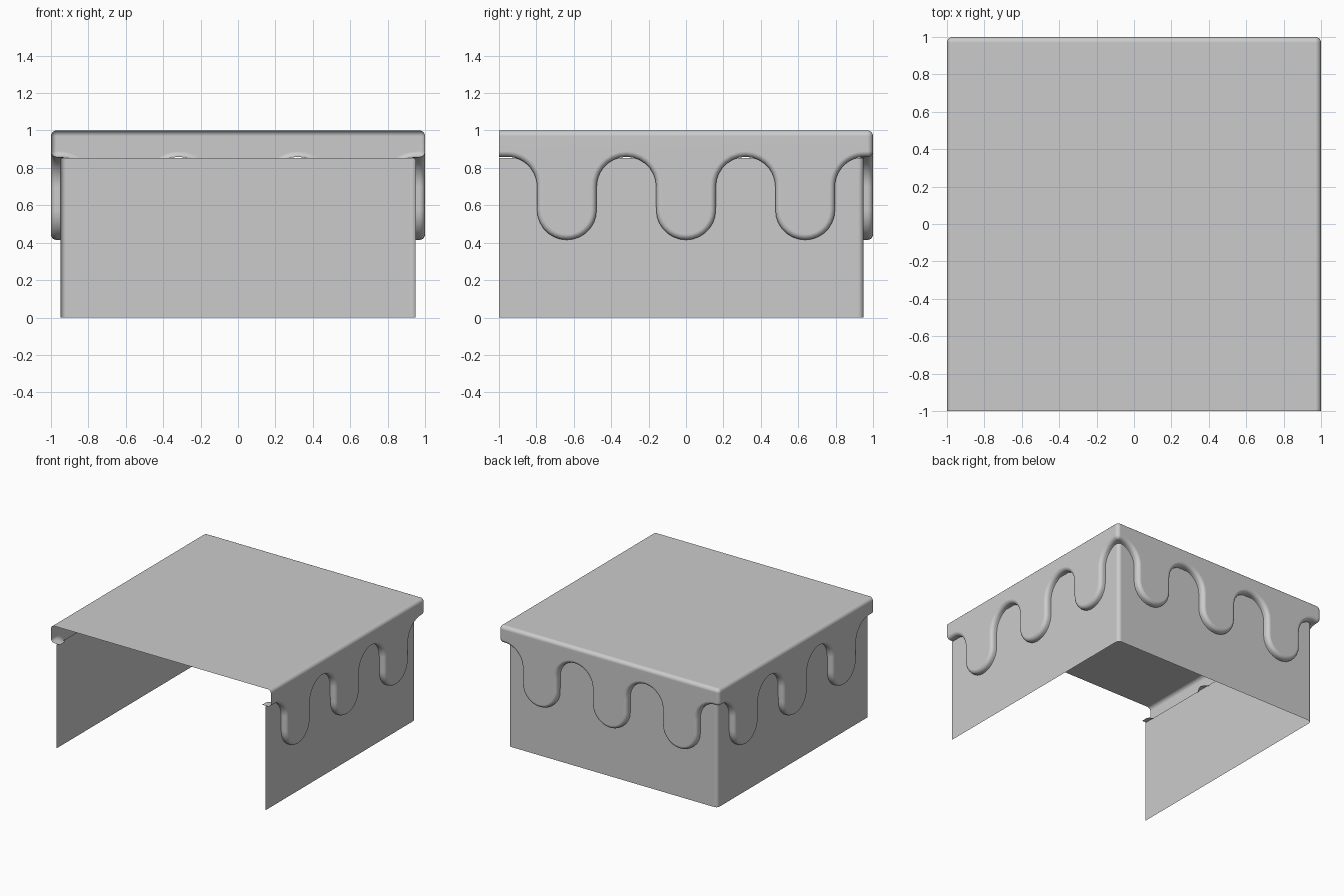
import bpy, bmesh, math

if "Cube" in bpy.data.objects:
    bpy.data.objects.remove(bpy.data.objects["Cube"])

R = 0.03                     # edge rounding of the icing
HALF = math.pi / 2
PITCH, DRIP = 0.637, 0.159   # drip spacing and drip radius
Z_LOW, Z_ARCH = 0.574, 0.70  # arc centres of drips and of arches
LIP = Z_ARCH + DRIP


def finish(bm, name):
    bmesh.ops.remove_doubles(bm, verts=bm.verts, dist=0.0002)
    bmesh.ops.dissolve_degenerate(bm, edges=bm.edges, dist=0.0002)
    bmesh.ops.recalc_face_normals(bm, faces=bm.faces)
    top = max(bm.faces, key=lambda f: f.calc_center_median().z)
    if top.normal.z < -0.5:
        bmesh.ops.reverse_faces(bm, faces=bm.faces)
    mesh = bpy.data.meshes.new(name)
    bm.to_mesh(mesh)
    bm.free()
    ob = bpy.data.objects.new(name, mesh)
    bpy.context.collection.objects.link(ob)
    bpy.ops.object.select_all(action='DESELECT')
    ob.select_set(True)
    bpy.context.view_layer.objects.active = ob
    bpy.ops.object.shade_smooth_by_angle(angle=math.radians(40))
    mod = ob.modifiers.new("weighted", 'WEIGHTED_NORMAL')
    mod.keep_sharp = True
    return ob


def place(side, a, b, d):
    """Turn side-local (outward a, along b) into x, y; keep inside depth d."""
    x, y = [(a, b), (-b, a), (-a, -b)][side]
    m = 1 - d
    return max(-m, min(m, x)), min(m, y)


def drip_edge(start, end):
    """Wavy lower edge: (u, z, normal into the icing) along one side."""
    pts = [(start, LIP, 0, 1)]
    n = 14
    for i in range(7):
        c = (i - 3) * PITCH / 2
        arch = i % 2 == 1 
        # drips at even steps of the pitch: -1, 0, 1
        is_drip = not arch if (3 % 2 == 0) else arch
        lo, hi = (0 if i == 0 else -HALF), (0 if i == 6 else HALF)
        for k in range(n + 1):
            t = lo + (hi - lo) * k / n
            s, co = math.sin(t), math.cos(t)
            if is_drip:
                pts.append((c + DRIP * s, Z_LOW - DRIP * co, -s, co))
            else:
                pts.append((c + DRIP * s, Z_ARCH + DRIP * co, s, co))
    pts.append((end, LIP, 0, 1))
    return pts


# Icing: top sheet, rounded rim and drips on three sides
bm = bmesh.new()
profile = [(R * (1 - math.sin(k * HALF / 5)), R * (1 - math.cos(k * HALF / 5)))
           for k in range(6)] + [(0, None)]
edge, crown, prev_edge, prev_crown = [], [], None, None


def edge_column(side, u, z, nu, nz):
    col = []
    for e, d in profile:
        if d is None:
            d = 0.05 + 0.03 * max(0, min(1, (z - 0.85) / 0.008))
        col.append(bm.verts.new((*place(side, 1 - d, u + nu * e, d), z + nz * e)))
    return col


def corner_column(side, ang):
    col = []
    for e, d in profile:
        d = 0.08 if d is None else d
        r = max(R - d, 0)
        xy = place(side, 1 - R + r * math.cos(ang), 1 - R + r * math.sin(ang), d)
        col.append(bm.verts.new((*xy, LIP + e)))
    return col


def crown_column(side, u, ang=None):
    col = []
    for k in range(6):
        t = k * HALF / 5
        d = R * (1 - math.cos(t))
        if ang is None:
            xy = place(side, 1 - d, u, d)
        else:
            xy = place(side, 1 - R + (R - d) * math.cos(ang),
                       1 - R + (R - d) * math.sin(ang), d)
        col.append(bm.verts.new((*xy, 1 - R + R * math.sin(t))))
    return col


for side in range(3):
    start = -1 if side == 0 else -1 + R
    end = 1 if side == 2 else 1 - R
    cols = [edge_column(side, *p) for p in drip_edge(start, end)]
    crowns = [crown_column(side, start), crown_column(side, end)]
    bm.faces.new([c[0] for c in cols] + [crowns[1][0], crowns[0][0]])
    edge += cols
    crown += crowns
    if side < 2:
        for k in range(6):
            a = k * HALF / 5
            c, w = corner_column(side, a), crown_column(side, 0, a)
            bm.faces.new((edge[-1][0], c[0], w[0], crown[-1][0]))
            edge.append(c)
            crown.append(w)

for cols in (edge, crown):
    for a, b in zip(cols, cols[1:]):
        for k in range(len(a) - 1):
            bm.faces.new((a[k], b[k], b[k + 1], a[k + 1]))
bm.faces.new([c[-1] for c in crown])
finish(bm, "icing_with_drips")

# Walls: open-fronted sheet with rounded back corners
bm = bmesh.new()
W, r = 0.95, 0.03
right = [(W, -1)] + [(W - r + r * math.cos(k * HALF / 5),
                      W - r + r * math.sin(k * HALF / 5)) for k in range(6)]
path = right + [(-x, y) for x, y in reversed(right)]
rows = [[bm.verts.new((x, y, z)) for x, y in path] for z in (0, 0.852)]
for i in range(len(path) - 1):
    bm.faces.new((rows[0][i], rows[0][i + 1], rows[1][i + 1], rows[1][i]))
finish(bm, "cake_walls")
